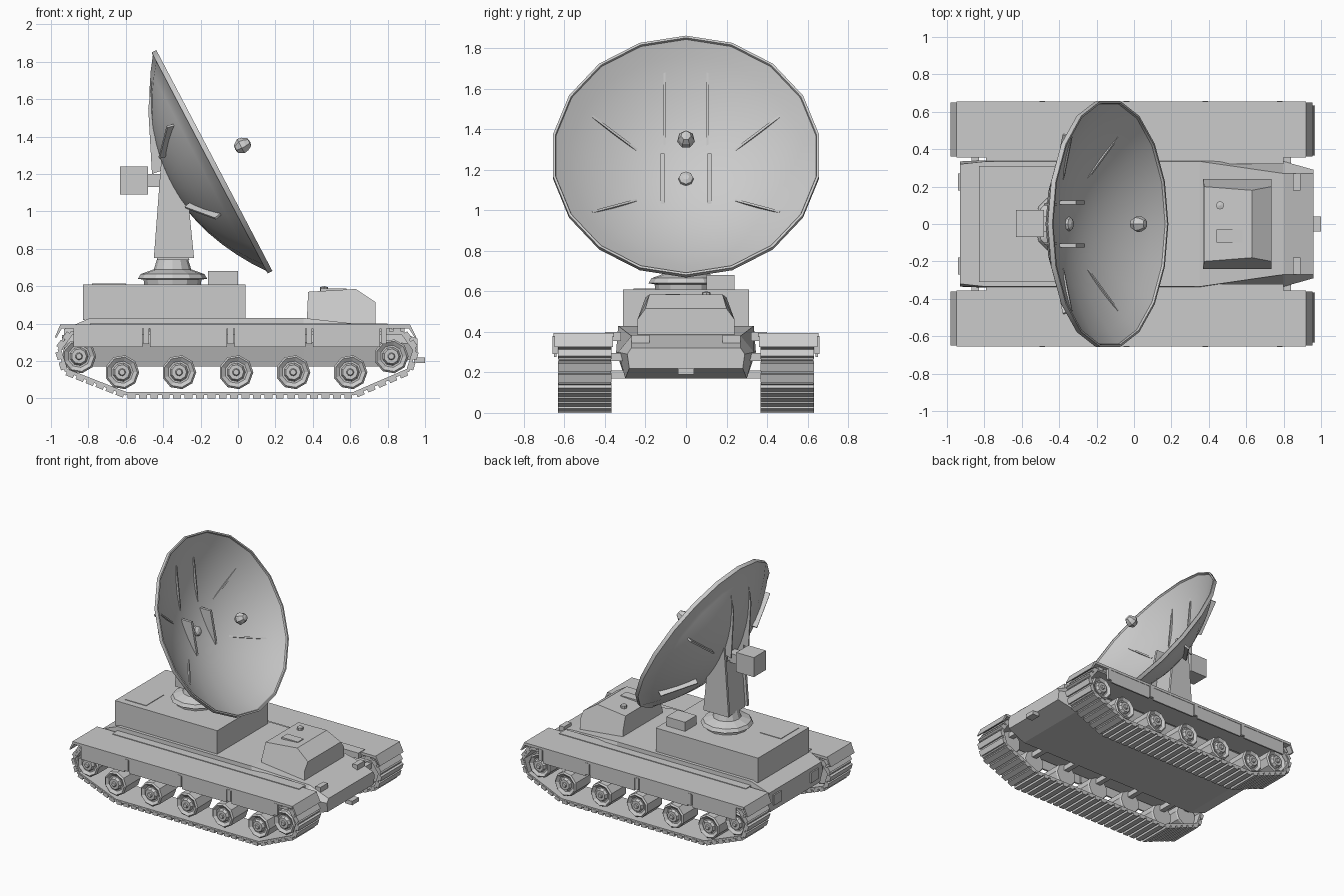
import bpy, bmesh, math
from mathutils import Matrix, Vector

if "Cube" in bpy.data.objects:
    bpy.data.objects.remove(bpy.data.objects["Cube"])

grey = bpy.data.materials.new("plain_grey")
grey.use_nodes = True
grey.diffuse_color = (0.6, 0.6, 0.6, 1)
grey.node_tree.nodes["Principled BSDF"].inputs["Base Color"].default_value = (0.6, 0.6, 0.6, 1)


def finish(name, bm, smooth=False):
    bmesh.ops.recalc_face_normals(bm, faces=bm.faces)
    mesh = bpy.data.meshes.new(name)
    bm.to_mesh(mesh)
    bm.free()
    mesh.materials.append(grey)
    obj = bpy.data.objects.new(name, mesh)
    bpy.context.collection.objects.link(obj)
    if smooth:
        bpy.ops.object.select_all(action="DESELECT")
        obj.select_set(True)
        bpy.context.view_layer.objects.active = obj
        bpy.ops.object.shade_smooth_by_angle(angle=math.radians(35))
    return obj


def add_box(bm, lo, hi, matrix=Matrix()):
    lo, hi = Vector(lo), Vector(hi)
    place = Matrix.Translation((lo + hi) / 2) @ Matrix.Diagonal((*(hi - lo), 1))
    bmesh.ops.create_cube(bm, size=1, matrix=matrix @ place)


def box(name, lo, hi):
    bm = bmesh.new()
    add_box(bm, lo, hi)
    return finish(name, bm)


def loft(name, rings):
    bm = bmesh.new()
    loops = [[bm.verts.new(p) for p in ring] for ring in rings]
    for a, b in zip(loops, loops[1:]):
        for i in range(len(a)):
            j = (i + 1) % len(a)
            bm.faces.new((a[i], a[j], b[j], b[i]))
    bm.faces.new(loops[0])
    bm.faces.new(loops[-1])
    return finish(name, bm)


def plate(name, profile, y0, y1):
    return loft(name, [[(x, y, z) for x, z in profile] for y in (y0, y1)])


def add_lathe(bm, profile, sides, matrix=Matrix()):
    # Spin a (radius, height) profile about its own z axis
    first = [bm.verts.new((r, 0, h)) for r, h in profile]
    edges = [bm.edges.new(pair) for pair in zip(first, first[1:])]
    out = bmesh.ops.spin(bm, geom=first + edges, cent=(0, 0, 0), axis=(0, 0, 1),
                         angle=math.tau, steps=sides, use_merge=True)
    bmesh.ops.remove_doubles(bm, verts=bm.verts, dist=1e-5)
    bmesh.ops.transform(bm, matrix=matrix, verts=bm.verts)


def lathe(name, profile, sides, matrix=Matrix(), smooth=False):
    bm = bmesh.new()
    add_lathe(bm, profile, sides, matrix)
    return finish(name, bm, smooth)


# Hull: x, bottom z, belt z, top z, bottom half width, belt half width, top half width
stations = [(-0.93, 0.22, 0.30, 0.37, 0.30, 0.335, 0.32),
            (-0.79, 0.17, 0.30, 0.43, 0.30, 0.34, 0.335),
            (0.35, 0.17, 0.30, 0.43, 0.30, 0.345, 0.335),
            (0.80, 0.17, 0.30, 0.38, 0.30, 0.335, 0.27),
            (0.96, 0.22, 0.29, 0.32, 0.28, 0.29, 0.27)]
loft("hull", [[(x, -a, zb), (x, -b, zm), (x, -c, zt), (x, c, zt), (x, b, zm), (x, a, zb)]
              for x, zb, zm, zt, a, b, c in stations])
box("equipment_deck", (-0.83, -0.31, 0.42), (0.04, 0.31, 0.61))
box("deck_hatch", (-0.78, -0.26, 0.61), (-0.6, -0.04, 0.614))
box("tow_hook", (0.94, -0.04, 0.19), (1.0, 0.04, 0.22))
for s, side in ((1, "left"), (-1, "right")):
    ys = sorted((0.18 * s, 0.27 * s))
    box(side + "_headlight", (0.85, ys[0], 0.34), (0.89, ys[1], 0.385))
    box(side + "_rear_plate", (-0.94, ys[0], 0.26), (-0.92, ys[1], 0.34))

# Cab
loft("cab", [[(0.37, s * 0.24, 0.41), (0.37, s * 0.24, 0.46), (0.375, s * 0.2, 0.57),
              (0.63, s * 0.18, 0.585), (0.735, s * 0.2, 0.515), (0.735, s * 0.24, 0.46),
              (0.735, s * 0.24, 0.38)] for s in (-1, 1)])
box("cab_hatch", (0.44, -0.1, 0.57), (0.58, -0.03, 0.587))
lathe("cab_periscope", [(0, 0.56), (0.022, 0.56), (0.022, 0.595), (0, 0.6)], 8,
      Matrix.Translation((0.46, 0.1, 0)))

# Running gear, both sides
track = [(-0.60, 0.025), (0.62, 0.025), (0.91, 0.15), (0.945, 0.26), (0.88, 0.35),
         (-0.89, 0.35), (-0.955, 0.26), (-0.92, 0.15)]
wheel = [(0, -0.10), (0.085, -0.10), (0.092, -0.09), (0.092, 0.085), (0.082, 0.095),
         (0.06, 0.08), (0.05, 0.08), (0.04, 0.10), (0.02, 0.10), (0.015, 0.11), (0, 0.11)]
for s, side in ((1, "left"), (-1, "right")):
    def span(name, x0, x1, a, b, z0, z1):
        y0, y1 = sorted((a * s, b * s))
        box(f"{side}_{name}", (x0, y0, z0), (x1, y1, z1))

    # Track belt with raised links
    bm = bmesh.new()
    y0, y1 = sorted((0.37 * s, 0.63 * s))
    for (ax, az), (bx, bz) in zip(track, track[1:] + track[:1]):
        length = math.hypot(bx - ax, bz - az)
        frame = Matrix.Translation((ax, 0, az)) @ Matrix.Rotation(
            -math.atan2(bz - az, bx - ax), 4, "Y")
        add_box(bm, (-0.005, y0, -0.008), (length + 0.005, y1, 0.01), frame)
        count = max(1, round(length / 0.061))
        for i in range(count):
            mid = (i + 0.5) * length / count
            add_box(bm, (mid - 0.021, y0 - 0.003, -0.025), (mid + 0.021, y1 + 0.003, 0.0), frame)
    finish(side + "_track", bm)

    # Road wheels, then the raised end wheels
    spots = [(-0.62 + 0.305 * i, 0.14) for i in range(5)] + [(-0.85, 0.225), (0.82, 0.225)]
    for i, (x, z) in enumerate(spots):
        place = Matrix.Translation((x, 0.52 * s, z)) @ Matrix.Rotation(-s * math.pi / 2, 4, "X")
        lathe(f"{side}_wheel_{i + 1}", wheel, 9, place)
        span(f"axle_{i + 1}", x - 0.02, x + 0.02, 0.28, 0.45, z - 0.02 + 0.05, z + 0.07)

    # Fender, mudguards, skirts and skirt brackets
    span("fender", -0.95, 0.92, 0.355, 0.655, 0.375, 0.395)
    span("fender_joint", -0.79, 0.8, 0.32, 0.4, 0.355, 0.40)
    ends = sorted((0.36 * s, 0.65 * s))
    plate(side + "_front_mudguard", [(0.90, 0.395), (0.92, 0.395), (0.955, 0.325), (0.945, 0.325)], *ends)
    plate(side + "_rear_mudguard", [(-0.93, 0.395), (-0.95, 0.395), (-0.98, 0.325), (-0.97, 0.325)], *ends)
    for i, (x0, x1) in enumerate(((-0.88, -0.51), (-0.47, -0.06), (-0.02, 0.36), (0.40, 0.76))):
        span(f"skirt_{i + 1}", x0, x1, 0.64, 0.652, 0.275, 0.395)
        span(f"skirt_bracket_{i + 1}", x1 + 0.005, x1 + 0.035, 0.635, 0.658, 0.29, 0.38)

# Pedestal
lathe("turntable", [(0, 0.6), (0.15, 0.6), (0.155, 0.635), (0.185, 0.64), (0.17, 0.665),
                    (0.1, 0.69), (0.075, 0.77), (0, 0.77)], 12, Matrix.Translation((-0.35, 0, 0)))
arm = [(-0.45, 0.75), (-0.235, 0.75), (-0.265, 1.05), (-0.31, 1.28), (-0.41, 1.28)]
fin = [(-0.40, 1.22), (-0.46, 1.2), (-0.48, 1.55), (-0.455, 1.74), (-0.43, 1.5)]
for s, side in ((1, "left"), (-1, "right")):
    plate(side + "_arm", arm, *sorted((0.105 * s, 0.125 * s)))
    plate(side + "_dish_fin", fin, *sorted((0.1 * s, 0.11 * s)))
plate("column_core", [(-0.43, 0.74), (-0.26, 0.74), (-0.32, 1.08), (-0.40, 1.15)], -0.105, 0.105)
box("receiver_box", (-0.63, -0.07, 1.09), (-0.48, 0.075, 1.24))
box("receiver_mount", (-0.49, -0.04, 1.13), (-0.38, 0.04, 1.2))
box("control_box", (-0.16, 0.1, 0.605), (0.0, 0.24, 0.68))

# Dish: local x runs up the rim plane, local z is the aiming axis
tilt = math.atan2(0.62, 1.18)
c, n = math.cos(tilt), math.sin(tilt)
frame = Matrix(((-n, 0, c, -0.13), (0, -1, 0, 0), (c, 0, n, 1.27), (0, 0, 0, 1)))
RIM, DEPTH = 0.667, 0.25


def bowl(r):
    return -DEPTH * (1 - (r / RIM) ** 2)


radii = [RIM * i / 8 for i in range(8)]
inside = [(r, bowl(r)) for r in radii]
outside = [(r, bowl(r) - 0.015) for r in reversed(radii)]
lathe("dish", inside + [(0.652, -0.008), (0.655, 0.004), (RIM, 0.004), (RIM, -0.024),
                        (0.65, -0.026)] + outside, 18, frame, True)
lathe("dish_hub", [(0, -0.27), (0.04, -0.26), (0.035, -0.235), (0.015, -0.225), (0, -0.225)], 8, frame)
lathe("feed_horn", [(0, 0.13), (0.025, 0.135), (0.045, 0.165), (0.04, 0.19), (0.025, 0.215), (0, 0.22)],
      7, frame)

# Straight ribs that break through the bowl
bm = bmesh.new()
r0, r1 = 0.28, 0.53
slope = math.atan2(bowl(r1) - bowl(r0), r1 - r0)
for angle in (60, 120, -60, -120):
    place = (frame @ Matrix.Rotation(math.radians(angle), 4, "Z")
             @ Matrix.Translation((r0, 0, bowl(r0))) @ Matrix.Rotation(-slope, 4, "Y"))
    add_box(bm, (0, -0.006, -0.05), (0.28, 0.006, 0.003), place)
finish("dish_ribs", bm)
